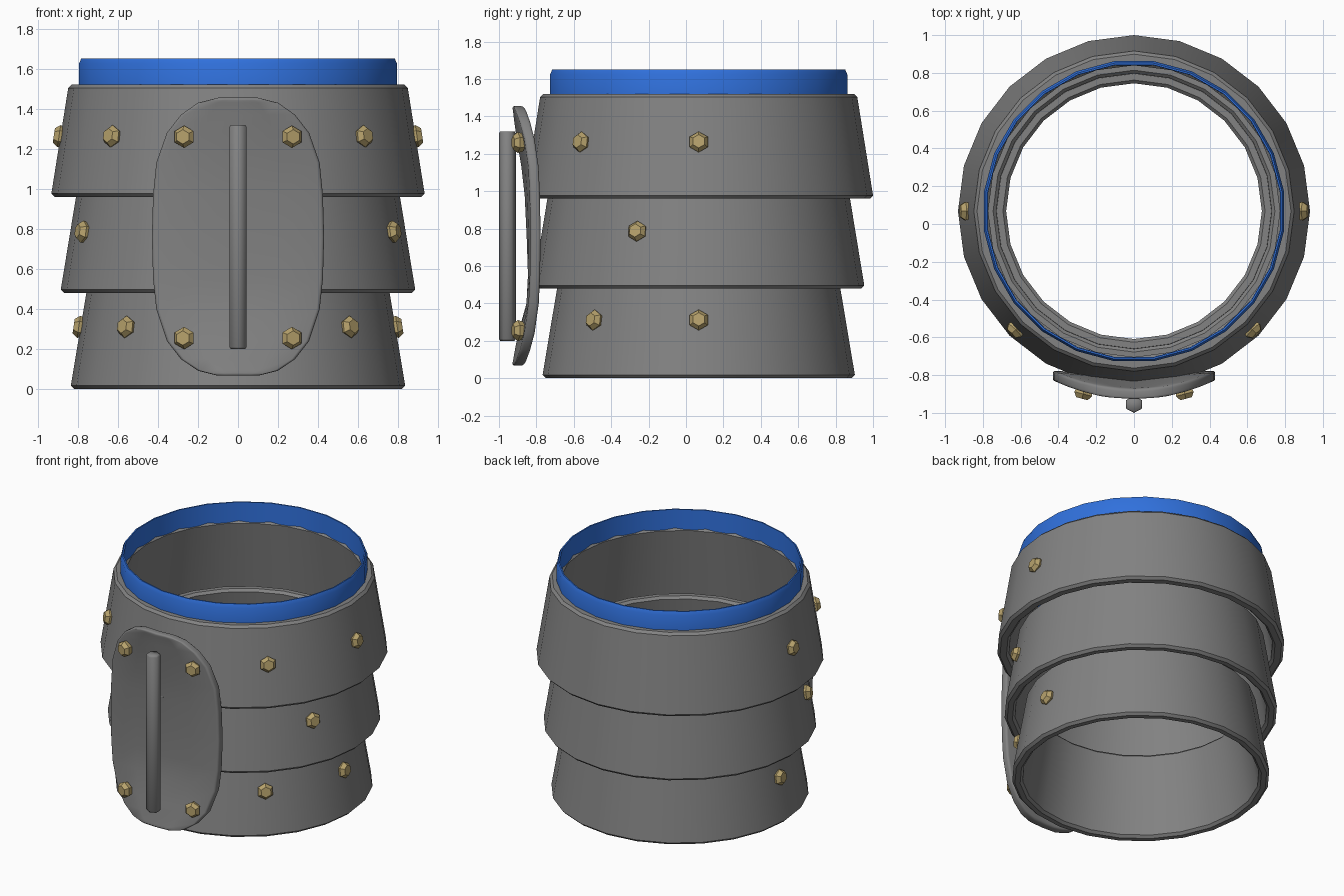
import bpy, bmesh, math
from mathutils import Vector, Matrix

if "Cube" in bpy.data.objects:
    bpy.data.objects.remove(bpy.data.objects["Cube"])

CY = 0.068  # y of the ring axis


def material(name, rgb):
    m = bpy.data.materials.new(name)
    m.diffuse_color = (*rgb, 1)
    m.use_nodes = True
    m.node_tree.nodes["Principled BSDF"].inputs["Base Color"].default_value = m.diffuse_color
    return m


blue = material("blue", (0.03, 0.165, 0.72))
brass = material("brass", (0.47, 0.36, 0.15))
grey = material("dark_grey", (0.225, 0.225, 0.225))


def finish(name, bm, mat=grey):
    bmesh.ops.recalc_face_normals(bm, faces=bm.faces)
    me = bpy.data.meshes.new(name)
    bm.to_mesh(me)
    bm.free()
    ob = bpy.data.objects.new(name, me)
    bpy.context.collection.objects.link(ob)
    me.materials.append(mat)
    return ob


def lathe(name, profile, n, phase=0.0, closed=True, mat=grey, matrix=Matrix()):
    """Spin (radius, height) points round z; a closed loop or capped ends."""
    bm = bmesh.new()
    rings = []
    for r, h in profile:
        angles = [phase + math.tau * i / n for i in range(n)]
        rings.append([bm.verts.new(matrix @ Vector((r * math.sin(a), r * math.cos(a), h))) for a in angles])
    pairs = list(zip(rings, rings[1:]))
    if closed:
        pairs.append((rings[-1], rings[0]))
    else:
        bm.faces.new(rings[0])
        bm.faces.new(rings[-1])
    for a, b in pairs:
        for i in range(n):
            j = (i + 1) % n
            bm.faces.new((a[i], a[j], b[j], b[i]))
    return finish(name, bm, mat)


axis = Matrix.Translation((0, CY, 0))

# three overlapping flared rings: bottom z, top z, bottom radius, top radius, wall
for name, z0, z1, r0, r1, t in (("lower_ring", 0.0, 0.57, 0.835, 0.745, 0.068),
                                ("middle_ring", 0.48, 1.05, 0.885, 0.797, 0.068),
                                ("upper_ring", 0.96, 1.52, 0.932, 0.848, 0.076)):
    b = 0.017
    lathe(name, [(r0 - b, z0), (r0, z0 + b), (r1, z1 - b), (r1 - b, z1),
                 (r1 - t + b, z1), (r1 - t, z1 - b), (r0 - t, z0 + b), (r0 - t + b, z0)],
          24, matrix=axis)

# blue collar
lathe("collar", [(0.801, 1.508), (0.801, 1.625), (0.790, 1.65), (0.781, 1.65), (0.779, 1.508)],
      24, math.radians(7.5), mat=blue, matrix=axis)


# hexagonal bolts
def bolt(name, pos, normal):
    rot = Vector(normal).to_track_quat('Z', 'Y').to_matrix().to_4x4()
    lathe(name, [(0.047, -0.022), (0.056, 0.008), (0.036, 0.034)], 6, closed=False,
          mat=brass, matrix=Matrix.Translation(pos) @ rot)


for side in (-1, 1):
    for z, r, deg in ((1.262, 0.886, 0), (1.262, 0.886, -45), (0.785, 0.838, -23),
                      (0.31, 0.787, 0), (0.31, 0.787, -45)):
        c, s = math.cos(math.radians(deg)), math.sin(math.radians(deg))
        bolt("ring_bolt", (side * r * c, CY + r * s, z), (side * c, s, 0.15))
    for z in (0.255, 1.26):
        bolt("plate_bolt", (side * 0.267, -0.892, z), (side * 0.27, -1, 0))

# curved front plate: z, half width, front y on the centre line
rows = [(0.067, 0.10, -0.93), (0.092, 0.20, -0.925), (0.15, 0.285, -0.915), (0.24, 0.355, -0.897),
        (0.40, 0.408, -0.853), (0.55, 0.424, -0.845), (0.76, 0.43, -0.852), (0.97, 0.424, -0.862),
        (1.13, 0.408, -0.88), (1.28, 0.355, -0.905), (1.37, 0.285, -0.918), (1.43, 0.20, -0.925),
        (1.455, 0.10, -0.93)]
bm = bmesh.new()
grids = []
for depth in (0.0, 0.055):
    grid = []
    for z, w, yc in rows:
        rim = -0.93 + 0.53 * w * w
        grid.append([bm.verts.new((x, y + depth, z)) for x, y in
                     ((-w, rim), (-w * 0.5, (rim + yc) / 2), (0, yc), (w * 0.5, (rim + yc) / 2), (w, rim))])
    grids.append(grid)
    for a, b in zip(grid, grid[1:]):
        for i in range(4):
            bm.faces.new((a[i], a[i + 1], b[i + 1], b[i]))
loops = [g[0] + [r[-1] for r in g[1:-1]] + g[-1][::-1] + [r[0] for r in g[-2:0:-1]] for g in grids]
n = len(loops[0])
for i in range(n):
    j = (i + 1) % n
    bm.faces.new((loops[0][i], loops[0][j], loops[1][j], loops[1][i]))
plate = finish("front_plate", bm)
bev = plate.modifiers.new("bevel", 'BEVEL')
bev.width = 0.014
bev.segments = 3
bev.limit_method = 'ANGLE'
bev.angle_limit = math.radians(50)

# vertical bar on the plate
bar = lathe("front_bar", [(0.038, 0.20), (0.045, 0.21), (0.045, 1.31), (0.038, 1.32)], 6, math.pi, closed=False,
            matrix=Matrix.Translation((0, -0.955, 0)) @ Matrix.Scale(1.08, 4, (1, 0, 0)))


# smooth the rounded parts, keep hard edges
def smooth(objects, degrees):
    bpy.ops.object.select_all(action='DESELECT')
    for ob in objects:
        ob.select_set(True)
        bpy.context.view_layer.objects.active = ob
    bpy.ops.object.shade_smooth_by_angle(angle=math.radians(degrees))


smooth([o for o in bpy.context.collection.objects if o not in (plate, bar)], 30)
smooth([plate, bar], 62)
for p in plate.data.polygons:  # bevelled rim stays smooth
    p.use_smooth = True
for e in plate.data.edges:
    e.use_edge_sharp = False
